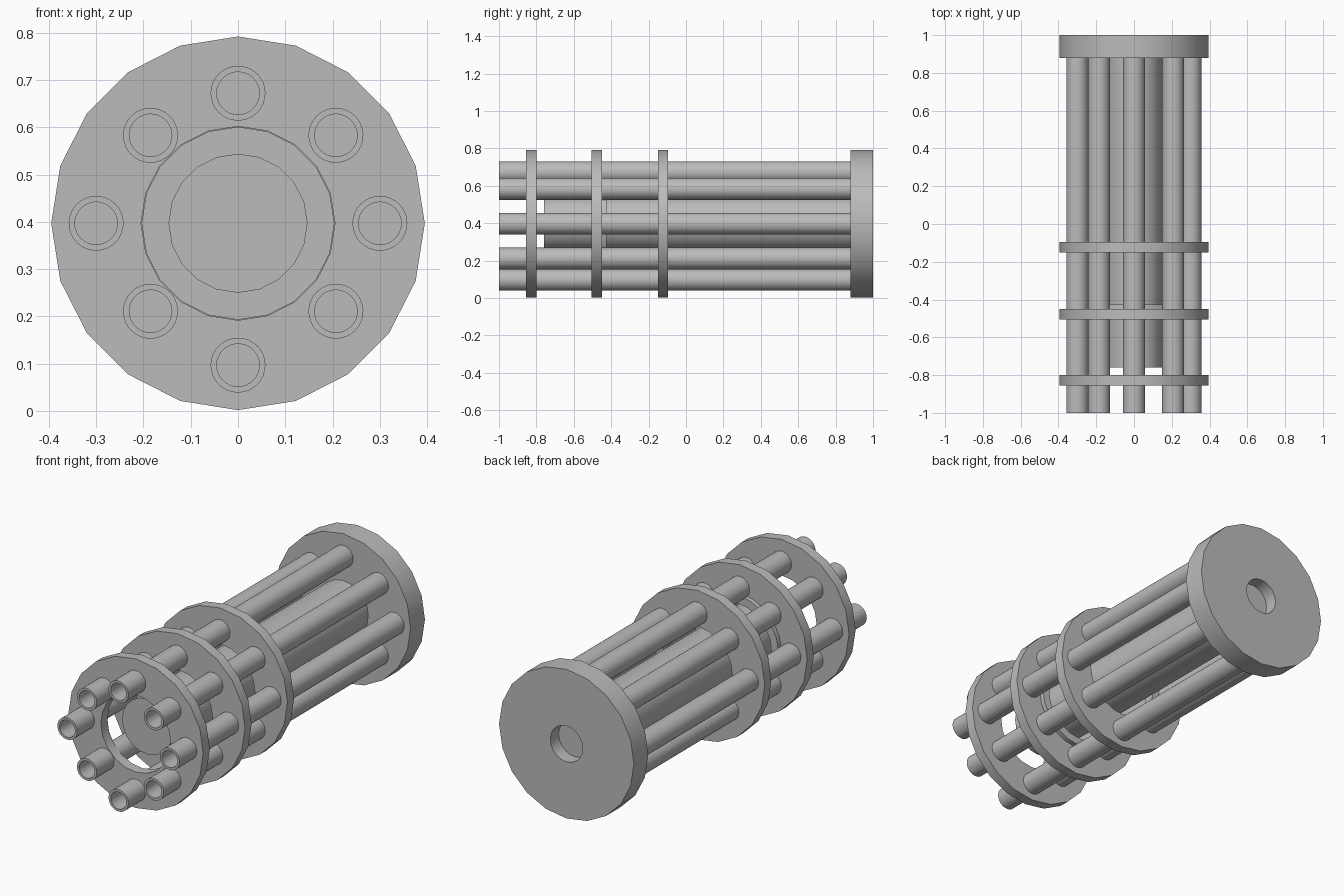
import bpy, bmesh, math

cube = bpy.data.objects.get("Cube")
if cube:
    bpy.data.objects.remove(cube, do_unlink=True)

AXIS_Z = 0.397
OUTER = 0.395

metal = bpy.data.materials.new("grey metal")
metal.use_nodes = True
GREY = (0.5, 0.5, 0.5, 1)
metal.diffuse_color = GREY
metal.node_tree.nodes["Principled BSDF"].inputs["Base Color"].default_value = GREY


def lathe(name, profile, sides, x=0.0, z=AXIS_Z, closed=False):
    """Revolve (radius, y) points round the y axis; a zero radius closes to a point."""
    bm = bmesh.new()
    rings = []
    for r, y in profile:
        if r == 0:
            rings.append([bm.verts.new((0, y, 0))] * sides)
        else:
            angles = [math.tau * i / sides for i in range(sides)]
            rings.append([bm.verts.new((r * math.cos(a), y, r * math.sin(a))) for a in angles])
    pairs = list(zip(rings, rings[1:]))
    if closed:
        pairs.append((rings[-1], rings[0]))
    for a, b in pairs:
        for i in range(sides):
            j = (i + 1) % sides
            corners = list(dict.fromkeys((a[i], a[j], b[j], b[i])))
            bm.faces.new(corners)
    bmesh.ops.recalc_face_normals(bm, faces=bm.faces)
    mesh = bpy.data.meshes.new(name)
    bm.to_mesh(mesh)
    bm.free()
    obj = bpy.data.objects.new(name, mesh)
    obj.location = (x, 0, z)
    mesh.materials.append(metal)
    bpy.context.collection.objects.link(obj)
    bpy.ops.object.select_all(action='DESELECT')
    obj.select_set(True)
    bpy.context.view_layer.objects.active = obj
    bpy.ops.object.shade_smooth_by_angle(angle=math.radians(30))
    return obj


def tube(name, inner, outer, y0, y1, sides, **place):
    profile = [(inner, y0), (outer, y0), (outer, y1), (inner, y1)]
    return lathe(name, profile, sides, closed=True, **place)


# Rear plate with a round socket in the back
lathe("rear_plate", [(0, 0.88), (OUTER, 0.88), (OUTER, 1.0),
                     (0.095, 1.0), (0.095, 0.93), (0, 0.93)], 20)

# Solid central shaft
lathe("central_shaft", [(0, -0.76), (0.147, -0.76), (0.147, 0.885), (0, 0.885)], 20)

# Three clamp rings around the barrels
for label, y in (("front", -0.855), ("middle", -0.505), ("rear", -0.15)):
    tube(label + "_clamp_ring", 0.205, OUTER, y, y + 0.055, 20)

# Collar behind the middle ring
tube("middle_collar", 0.203, 0.245, -0.49, -0.425, 20)

# Eight hollow barrels
spots = [(0, 0.275), (0, -0.3)]
for side in (-1, 1):
    diagonal = 0.207 if side > 0 else -0.185
    spots += [(side * 0.3, 0), (diagonal, 0.186), (diagonal, -0.186)]
for n, (x, dz) in enumerate(spots, 1):
    tube(f"barrel_{n}", 0.045, 0.058, -1.0, 0.885, 32, x=x, z=AXIS_Z + dz)
